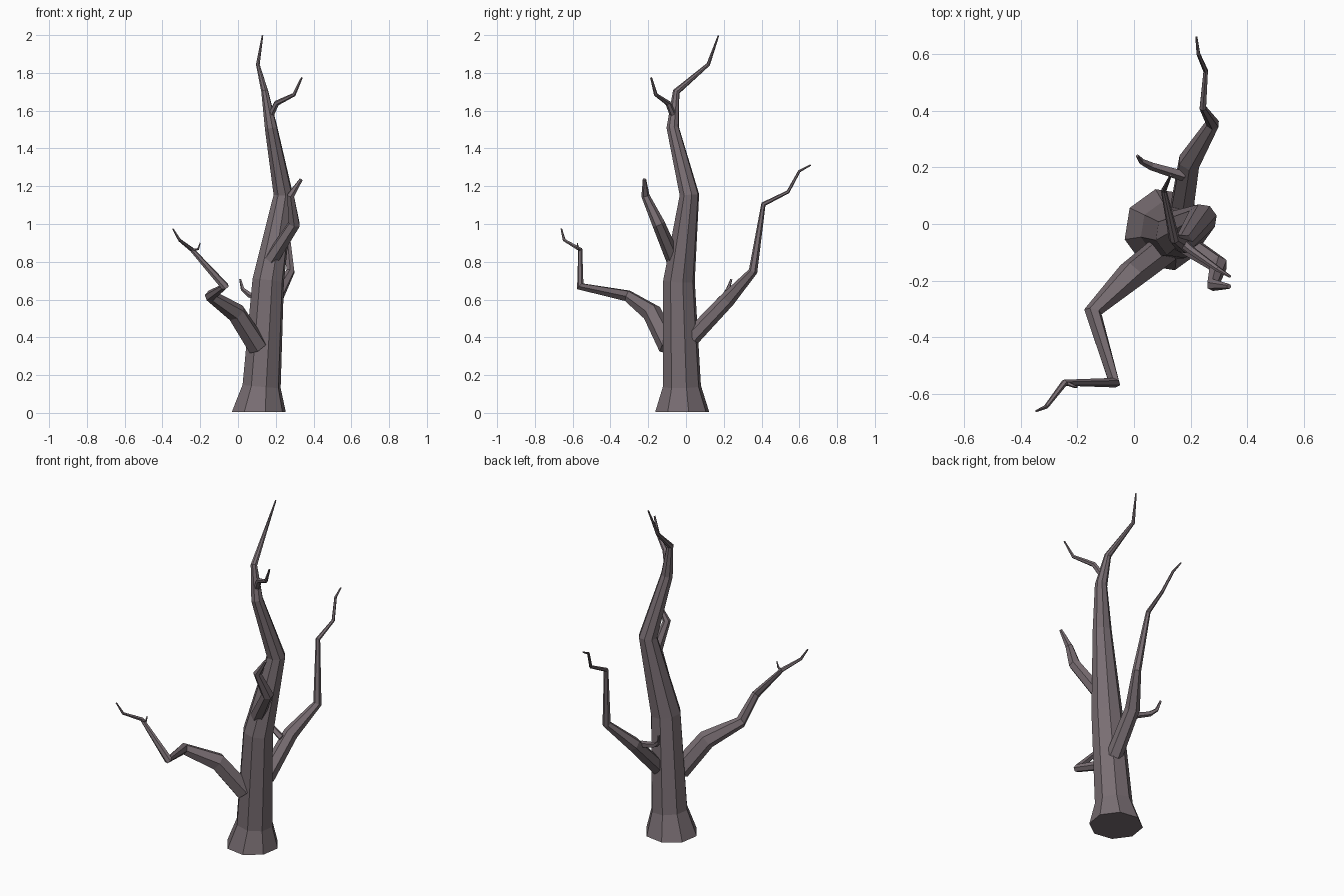
import bpy, bmesh
from math import cos, sin, pi
from mathutils import Vector

bark = bpy.data.materials.new("bark")
bark.diffuse_color = (0.19, 0.155, 0.17, 1)


def limb(name, sides, path, start=None, turn=0.5):
    """Sweep a tapering polygon along (x, y, z, radius) points."""
    pts = [Vector(p[:3]) for p in path]
    segs = [(b - a).normalized() for a, b in zip(pts, pts[1:])]
    bm = bmesh.new()
    rings, prev, u = [], None, None
    for i, p in enumerate(pts):
        t = (segs[max(i - 1, 0)] + segs[min(i, len(segs) - 1)]).normalized()
        if i == 0 and start:
            t = Vector(start)
        if prev is None:
            u = Vector((1, 0, 0)) if abs(t.x) < 0.8 else Vector((0, 1, 0))
            u = (u - t * u.dot(t)).normalized()
        else:
            u = prev.rotation_difference(t) @ u
        prev, v = t, t.cross(u)
        ring = []
        for k in range(sides):
            a = 2 * pi * (k + turn) / sides
            ring.append(bm.verts.new(p + path[i][3] * (cos(a) * u + sin(a) * v)))
        rings.append(ring)
    for a, b in zip(rings, rings[1:]):
        for k in range(sides):
            n = (k + 1) % sides
            bm.faces.new((a[k], a[n], b[n], b[k]))
    bm.faces.new(rings[0][::-1])
    bm.faces.new(rings[-1])
    bmesh.ops.recalc_face_normals(bm, faces=bm.faces)
    mesh = bpy.data.meshes.new(name)
    bm.to_mesh(mesh)
    bm.free()
    mesh.materials.append(bark)
    bpy.context.collection.objects.link(bpy.data.objects.new(name, mesh))


# Trunk with flared foot and thin crooked top
limb("trunk", 8, [
    (0.11, -0.02, 0.005, 0.147), (0.125, -0.022, 0.14, 0.104),
    (0.16, -0.037, 0.70, 0.086), (0.24, 0.018, 1.155, 0.053),
    (0.175, -0.07, 1.51, 0.034), (0.142, -0.052, 1.70, 0.019),
    (0.105, 0.118, 1.845, 0.010), (0.13, 0.172, 1.998, 0.004)],
    start=(0, 0, 1), turn=0.3)

# Low front branch and its twig
limb("front_branch", 6, [
    (0.105, -0.09, 0.35, 0.056), (-0.01, -0.18, 0.53, 0.052),
    (-0.145, -0.31, 0.62, 0.032), (-0.07, -0.56, 0.67, 0.023),
    (-0.245, -0.56, 0.865, 0.012), (-0.31, -0.645, 0.915, 0.008),
    (-0.345, -0.66, 0.975, 0.004)])
limb("front_twig", 5, [
    (-0.24, -0.56, 0.86, 0.008), (-0.21, -0.573, 0.868, 0.006),
    (-0.2, -0.575, 0.9, 0.003)])

# Long back branch and its twig
limb("back_branch", 6, [
    (0.165, 0.03, 0.40, 0.046), (0.195, 0.22, 0.60, 0.041),
    (0.278, 0.355, 0.75, 0.024), (0.243, 0.41, 1.105, 0.013),
    (0.253, 0.54, 1.17, 0.009), (0.227, 0.60, 1.28, 0.007),
    (0.22, 0.66, 1.312, 0.004)])
limb("back_twig", 5, [
    (0.175, 0.17, 0.585, 0.020), (0.06, 0.205, 0.625, 0.015),
    (0.025, 0.222, 0.655, 0.011), (0.012, 0.24, 0.707, 0.006)])

# Short right branch and upper crown twig
limb("right_branch", 6, [
    (0.175, -0.065, 0.81, 0.040), (0.298, -0.145, 1.0, 0.034),
    (0.278, -0.215, 1.15, 0.022), (0.335, -0.22, 1.237, 0.009)])
limb("crown_twig", 6, [
    (0.17, -0.065, 1.57, 0.018), (0.205, -0.095, 1.64, 0.015),
    (0.297, -0.16, 1.685, 0.010), (0.338, -0.185, 1.775, 0.005)])
